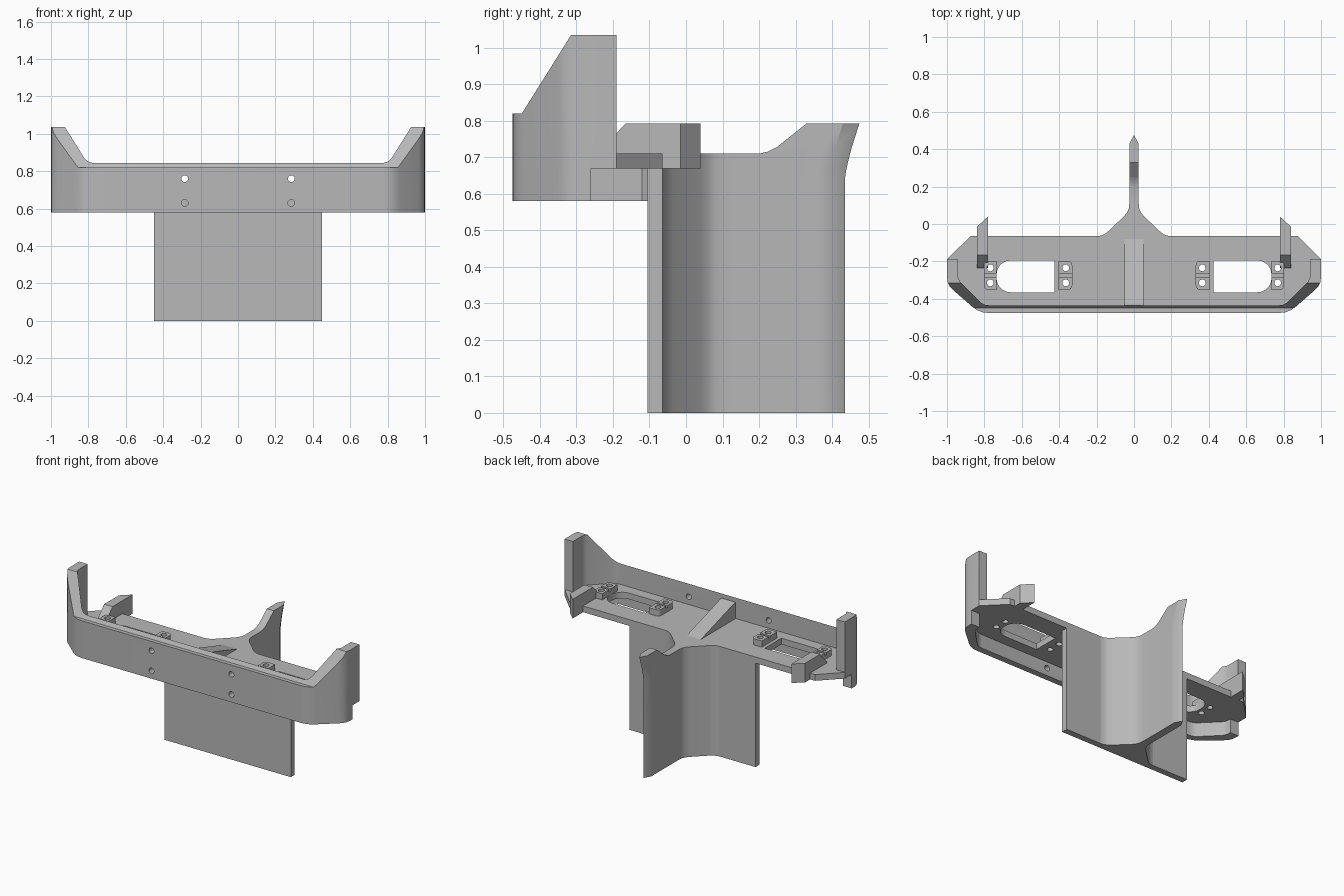
import bpy, bmesh, math

cube = bpy.data.objects.get("Cube")
if cube:
    bpy.data.objects.remove(cube, do_unlink=True)

grey = bpy.data.materials.new("plain_grey")
grey.use_nodes = True
COLOUR = (0.48, 0.48, 0.48, 1)
grey.diffuse_color = COLOUR
grey.node_tree.nodes["Principled BSDF"].inputs["Base Color"].default_value = COLOUR


def make(name, bm):
    bmesh.ops.recalc_face_normals(bm, faces=bm.faces)
    mesh = bpy.data.meshes.new(name)
    bm.to_mesh(mesh)
    bm.free()
    obj = bpy.data.objects.new(name, mesh)
    bpy.context.collection.objects.link(obj)
    mesh.materials.append(grey)
    return obj


def prism(name, pts, levels, axis="z", shift=None):
    """Sweep an outline through levels along z (outline xy), x (outline yz) or y (outline xz)."""
    place = {"z": lambda a, b, t: (a, b, t),
             "x": lambda a, b, t: (t, a, b),
             "y": lambda a, b, t: (a, t, b)}[axis]
    bm = bmesh.new()
    rings = []
    for t in levels:
        moved = [shift(a, b, t) if shift else (a, b) for a, b in pts]
        rings.append([bm.verts.new(place(a, b, t)) for a, b in moved])
    bm.faces.new(rings[0])
    bm.faces.new(rings[-1])
    n = len(pts)
    for low, high in zip(rings, rings[1:]):
        for i in range(n):
            j = (i + 1) % n
            bm.faces.new((low[i], low[j], high[j], high[i]))
    return make(name, bm)


def circle(a, b, r, n=20):
    return [(a + r * math.cos(k * math.tau / n), b + r * math.sin(k * math.tau / n)) for k in range(n)]


def rounded(x0, x1, y0, y1, r, side):
    """Rectangle whose two corners on the given x side are rounded."""
    pts = [(x0, y0)]
    for cy, start in ((y0 + r, -90), (y1 - r, 0)):
        for k in range(7):
            a = math.radians(start + 15 * k)
            pts.append((x1 - r + r * math.cos(a), cy + r * math.sin(a)))
    pts.append((x0, y1))
    if side < 0:
        pts = [(x0 + x1 - x, y) for x, y in pts]
    return pts


def mirrored(half):
    return half + [(-x, y) for x, y in reversed(half)]


def flip(pts, s):
    return [(s * x, y) for x, y in pts]


def cut(obj, cutters):
    for c in cutters:
        c.hide_render = True
        mod = obj.modifiers.new("cut", "BOOLEAN")
        mod.operation = "DIFFERENCE"
        mod.solver = "EXACT"
        mod.object = c
        bpy.context.view_layer.objects.active = obj
        bpy.ops.object.modifier_apply(modifier=mod.name)
        bpy.data.objects.remove(c, do_unlink=True)


def smooth(obj, degrees=30):
    bpy.ops.object.select_all(action="DESELECT")
    obj.select_set(True)
    bpy.context.view_layer.objects.active = obj
    bpy.ops.object.shade_smooth_by_angle(angle=math.radians(degrees))


# Front wall wrapping round both ends, with raised wings
outer = [(0.78, -0.475), (0.81, -0.472), (0.84, -0.46), (0.865, -0.442), (0.965, -0.355),
         (0.985, -0.335), (0.996, -0.312), (1, -0.285), (1, -0.19)]
inner = [(0.94, -0.19), (0.94, -0.285), (0.932, -0.305), (0.92, -0.32), (0.82, -0.42),
         (0.8, -0.431), (0.775, -0.435)]
wall = prism("front_wall", mirrored(outer + inner), (0.58, 1.035))
slope = [(-0.6, 0.82), (-0.45, 0.82), (-0.315, 1.035), (-0.315, 1.1), (-0.6, 1.1)]
notch = [(-0.26, 0.5), (-0.1, 0.5), (-0.1, 0.67), (-0.26, 0.67)]
cut(wall, [prism("slope_cutter", slope, (-1.2, 1.2), "x"),
           prism("notch_cutter", notch, (-1.2, 1.2), "x")])
cut(wall, [prism("bolt_cutter", circle(s * 0.285, z, 0.018), (-0.6, -0.4), "y")
           for s in (-1, 1) for z in (0.63, 0.76)])
smooth(wall)

# Shelf with two windows and screw holes
shelf = prism("shelf", mirrored([(0.8, -0.455), (0.97, -0.3), (1, -0.262), (1, -0.19), (0.875, -0.065)]),
              (0.67, 0.71))
cut(shelf, [prism("window_cutter", flip(rounded(0.425, 0.735, -0.365, -0.195, 0.075, 1), s), (0.6, 0.8))
            for s in (-1, 1)])
cut(shelf, [prism("screw_cutter", circle(s * x, y, 0.018), (0.6, 0.8))
            for s in (-1, 1) for x in (0.365, 0.768) for y in (-0.235, -0.315)])

for s, side in ((1, "left"), (-1, "right")):
    # Screw blocks either end of each window, grooved across the middle
    for x0, x1, face, spot, label in ((0.33, 0.403, -1, 0.365, "inner"), (0.735, 0.803, 1, 0.768, "outer")):
        block = prism(f"{side}_{label}_screw_block",
                      flip(rounded(x0, x1, -0.353, -0.197, 0.025, face), s), (0.71, 0.75))
        groove = [(-0.283, 0.735), (-0.267, 0.735), (-0.267, 0.8), (-0.283, 0.8)]
        cut(block, [prism("screw_cutter", circle(s * spot, y, 0.018), (0.6, 0.9)) for y in (-0.235, -0.315)]
            + [prism("groove_cutter", groove, (-1, 1), "x")])
        smooth(block)

    # Rear hook with sloped front and mitred back
    hook = prism(f"{side}_hook", flip([(0.78, -0.235), (0.84, -0.235), (0.84, -0.015), (0.78, 0.04)], s),
                 (0.67, 0.793))
    ramp = [(-0.3, 0.66), (-0.235, 0.72), (-0.165, 0.793), (-0.165, 0.85), (-0.3, 0.85)]
    cut(hook, [prism("ramp_cutter", ramp, (-1, 1), "x")])

# Ramp gusset above the shelf and rib below it
prism("upper_gusset", [(-0.45, 0.70), (-0.45, 0.815), (-0.425, 0.815), (-0.08, 0.71), (-0.08, 0.70)],
      (-0.05, 0.05), "x")
prism("lower_rib", mirrored([(0.065, -0.436), (0.05, -0.42), (0.05, -0.12), (0.065, -0.104)]), (0.58, 0.67))

# Hanging front panel
prism("hanging_panel", mirrored([(0.45, -0.105), (0.45, -0.065)]), (0, 0.67))


# Flared keel fin behind the panel, its pointed rear sweeping out at the top
def flare(x, y, z):
    return x, y + (0.04 * max(0, (z - 0.64) / 0.153) ** 1.3 if y > 0.35 else 0)


half = [(0.195, -0.065), (0.175, -0.062), (0.155, -0.053), (0.135, -0.037), (0.055, 0.04),
        (0.038, 0.06), (0.028, 0.082), (0.025, 0.11), (0.025, 0.36), (0.025, 0.39)]
fin = prism("keel_fin", half + [(0, 0.435)] + [(-x, y) for x, y in reversed(half)],
            (0, 0.64, 0.67, 0.70, 0.73, 0.793), "z", flare)
sweep = [(-0.2, 0.71), (0.2, 0.71), (0.225, 0.716), (0.25, 0.729), (0.33, 0.793), (0.33, 0.9), (-0.2, 0.9)]
cut(fin, [prism("sweep_cutter", sweep, (-0.5, 0.5), "x")])
smooth(fin)
